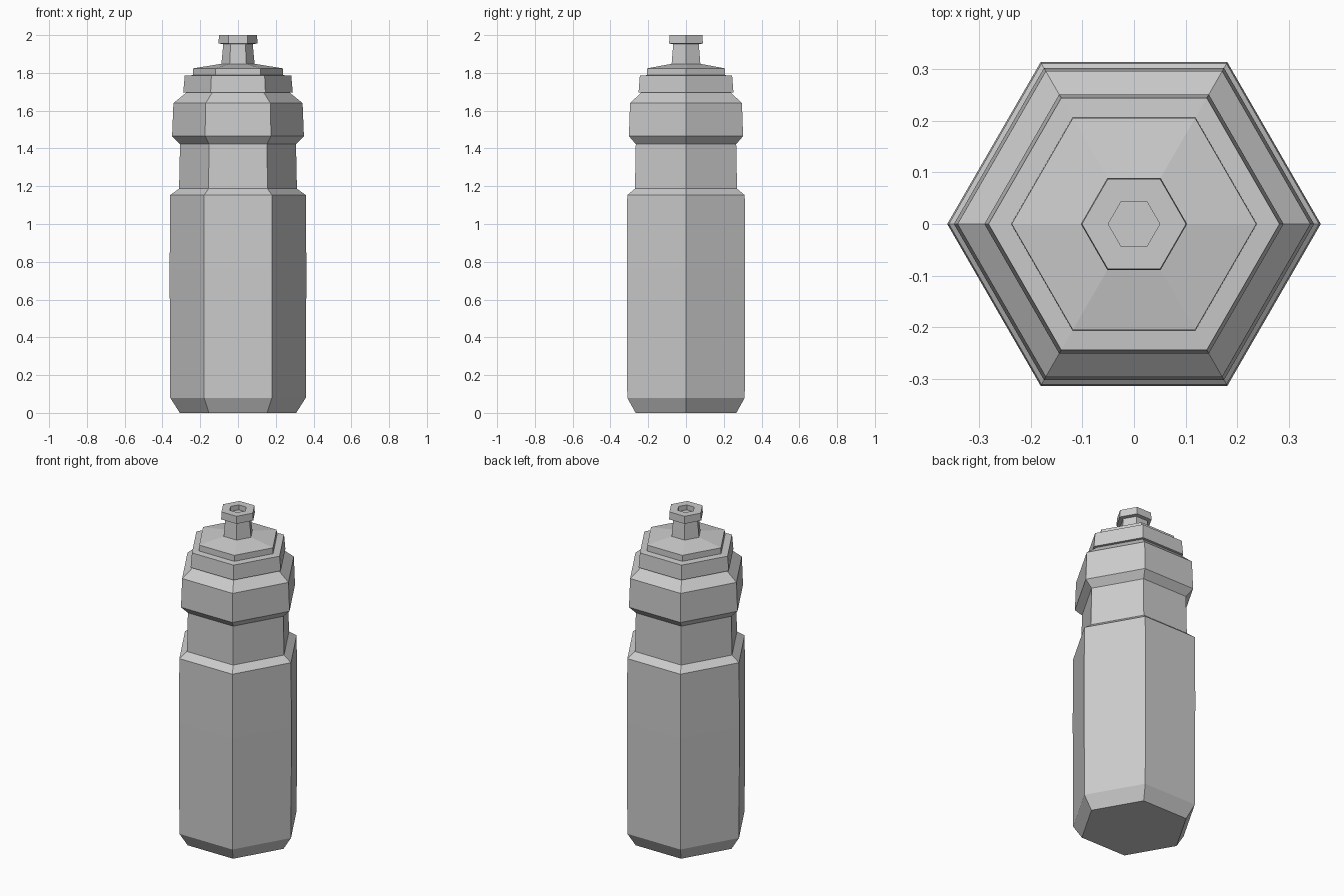
import bpy, bmesh
from math import cos, sin, pi

if "Cube" in bpy.data.objects:
    bpy.data.objects.remove(bpy.data.objects["Cube"])

SIDES = 6


def lathe(name, profile):
    """Revolve (radius, z) points into a closed six-sided solid."""
    bm = bmesh.new()
    rings = [[bm.verts.new((r * cos(2 * pi * i / SIDES), r * sin(2 * pi * i / SIDES), z))
              for i in range(SIDES)] for r, z in profile]
    for low, high in zip(rings, rings[1:]):
        for i in range(SIDES):
            j = (i + 1) % SIDES
            bm.faces.new((low[i], low[j], high[j], high[i]))
    bm.faces.new(rings[0][::-1])
    bm.faces.new(rings[-1])
    bmesh.ops.recalc_face_normals(bm, faces=bm.faces[:])
    mesh = bpy.data.meshes.new(name)
    bm.to_mesh(mesh)
    bm.free()
    obj = bpy.data.objects.new(name, mesh)
    bpy.context.collection.objects.link(obj)
    return obj


# Body with grip waist and shoulder
lathe("bottle_body", [
    (0.308, 0), (0.359, 0.08), (0.362, 0.76), (0.359, 1.153), (0.312, 1.187),
    (0.307, 1.423), (0.349, 1.465), (0.342, 1.64), (0.272, 1.697)])

# Screw cap, with the raised lid on top
lathe("screw_cap", [
    (0.27, 1.697), (0.29, 1.697), (0.282, 1.785), (0.238, 1.788),
    (0.237, 1.824), (0.088, 1.848)])

# Drinking spout with a recessed hole in its lip
lathe("spout", [
    (0.088, 1.846), (0.078, 1.953), (0.103, 1.955), (0.101, 2.0),
    (0.05, 2.0), (0.05, 1.97)])
